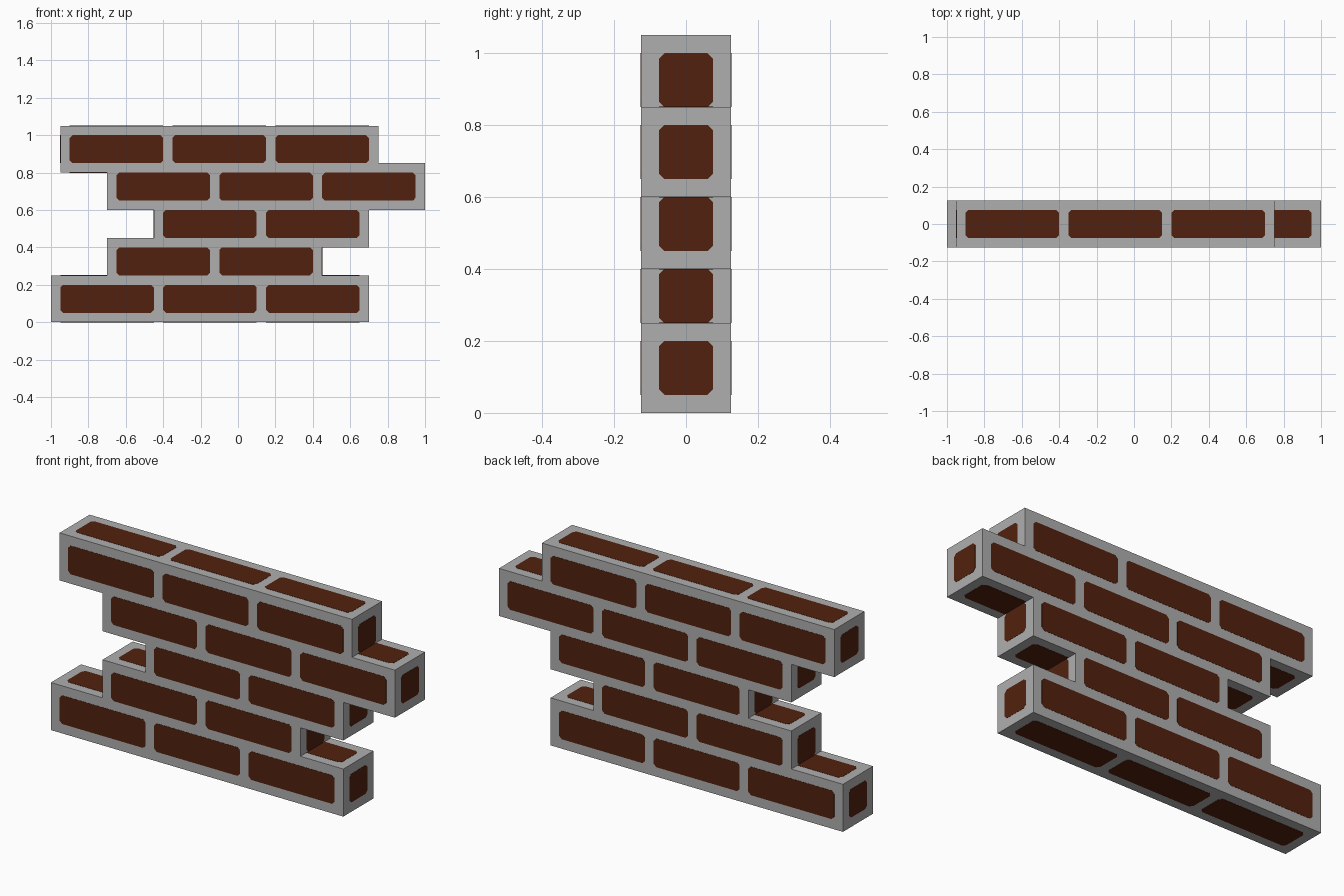
import bpy
import bmesh

cube = bpy.data.objects.get("Cube")
if cube:
    bpy.data.objects.remove(cube, do_unlink=True)

# Sizes
GAP = 0.05            # mortar joint
LENGTH = 0.5          # brick length
HALF = 0.125          # half wall depth
INNER = 0.075         # half depth of the brick on end and ledge faces
STEP = 0.2            # row height
CHAMFER = 0.015
RAISE = 0.001         # plate height above the mortar

# Each row: x of the first brick, number of bricks
ROWS = [(-0.95, 3), (-0.65, 2), (-0.4, 2), (-0.65, 3), (-0.9, 3)]
SPANS = [(x - GAP, x + n * (LENGTH + GAP)) for x, n in ROWS]


def material(name, rgb):
    m = bpy.data.materials.new(name)
    m.use_nodes = True
    m.diffuse_color = (*rgb, 1)
    m.node_tree.nodes["Principled BSDF"].inputs["Base Color"].default_value = (*rgb, 1)
    return m


MORTAR = material("mortar grey", (0.43, 0.43, 0.43))
BRICK = material("brick red brown", (0.084, 0.0152, 0.0044))


def finish(name, bm, mat):
    bmesh.ops.recalc_face_normals(bm, faces=bm.faces)
    mesh = bpy.data.meshes.new(name)
    bm.to_mesh(mesh)
    bm.free()
    mesh.materials.append(mat)
    obj = bpy.data.objects.new(name, mesh)
    bpy.context.collection.objects.link(obj)


def extrude(bm, points, vector):
    face = bm.faces.new([bm.verts.new(p) for p in points])
    new = bmesh.ops.extrude_face_region(bm, geom=[face], use_keep_orig=True)["geom"]
    bmesh.ops.translate(bm, vec=vector, verts=[g for g in new if isinstance(g, bmesh.types.BMVert)])


def plate(bm, axis, pos, sign, u, v, clip=(-9, 9)):
    """Thin chamfered plate on the plane axis = pos; u may be clipped by a ledge."""
    c = CHAMFER
    (u0, u1), (v0, v1) = u, v
    shape = [(u0 + c, v0), (u1 - c, v0), (u1, v0 + c), (u1, v1 - c),
             (u1 - c, v1), (u0 + c, v1), (u0, v1 - c), (u0, v0 + c)]
    points = []
    for a, b in shape:
        p = [min(max(a, clip[0]), clip[1]), b]
        p.insert(axis, pos - sign * RAISE)
        points.append(p)
    vector = [0, 0, 0]
    vector[axis] = 2 * RAISE * sign
    extrude(bm, points, vector)


def ledges(i, j):
    """Parts of row i that stick out past its neighbour j."""
    lo, hi = SPANS[i]
    if not 0 <= j < len(ROWS):
        return [(lo, hi)]
    nlo, nhi = SPANS[j]
    return [s for s in ((lo, nlo), (nhi, hi)) if s[1] - s[0] > 0.01]


# Mortar body: stepped outline, where the wider row owns each shared joint
def side(k, sign):
    pts = [(SPANS[0][k], 0)]
    for i in range(len(ROWS) - 1):
        a, b = SPANS[i][k], SPANS[i + 1][k]
        z = STEP * (i + 1) + (GAP if a * sign > b * sign else 0)
        pts += [(a, z), (b, z)]
    return pts + [(SPANS[-1][k], STEP * len(ROWS) + GAP)]


bm = bmesh.new()
outline = side(1, 1) + side(0, -1)[::-1]
extrude(bm, [(x, -HALF, z) for x, z in outline], (0, 2 * HALF, 0))
finish("mortar_wall", bm, MORTAR)

# Bricks: plates on every exposed face
depth = (-INNER, INNER)
for i, (first, count) in enumerate(ROWS):
    base = STEP * i
    zs = (base + GAP, base + STEP)
    for n in range(count):
        x = first + n * (LENGTH + GAP)
        xs = (x, x + LENGTH)
        bm = bmesh.new()
        # front and back
        for s in (-1, 1):
            plate(bm, 1, s * HALF, s, xs, zs)
        # wall ends
        if n == 0:
            plate(bm, 0, SPANS[i][0], -1, depth, zs)
        if n == count - 1:
            plate(bm, 0, SPANS[i][1], 1, depth, zs)
        # tops and undersides, only where they show
        for j, s, z in ((i - 1, -1, base), (i + 1, 1, base + STEP + GAP)):
            for clip in ledges(i, j):
                if min(xs[1], clip[1]) - max(xs[0], clip[0]) > 0.01:
                    plate(bm, 2, z, s, xs, depth, clip)
        finish(f"brick_row{i + 1}_{n + 1}", bm, BRICK)
